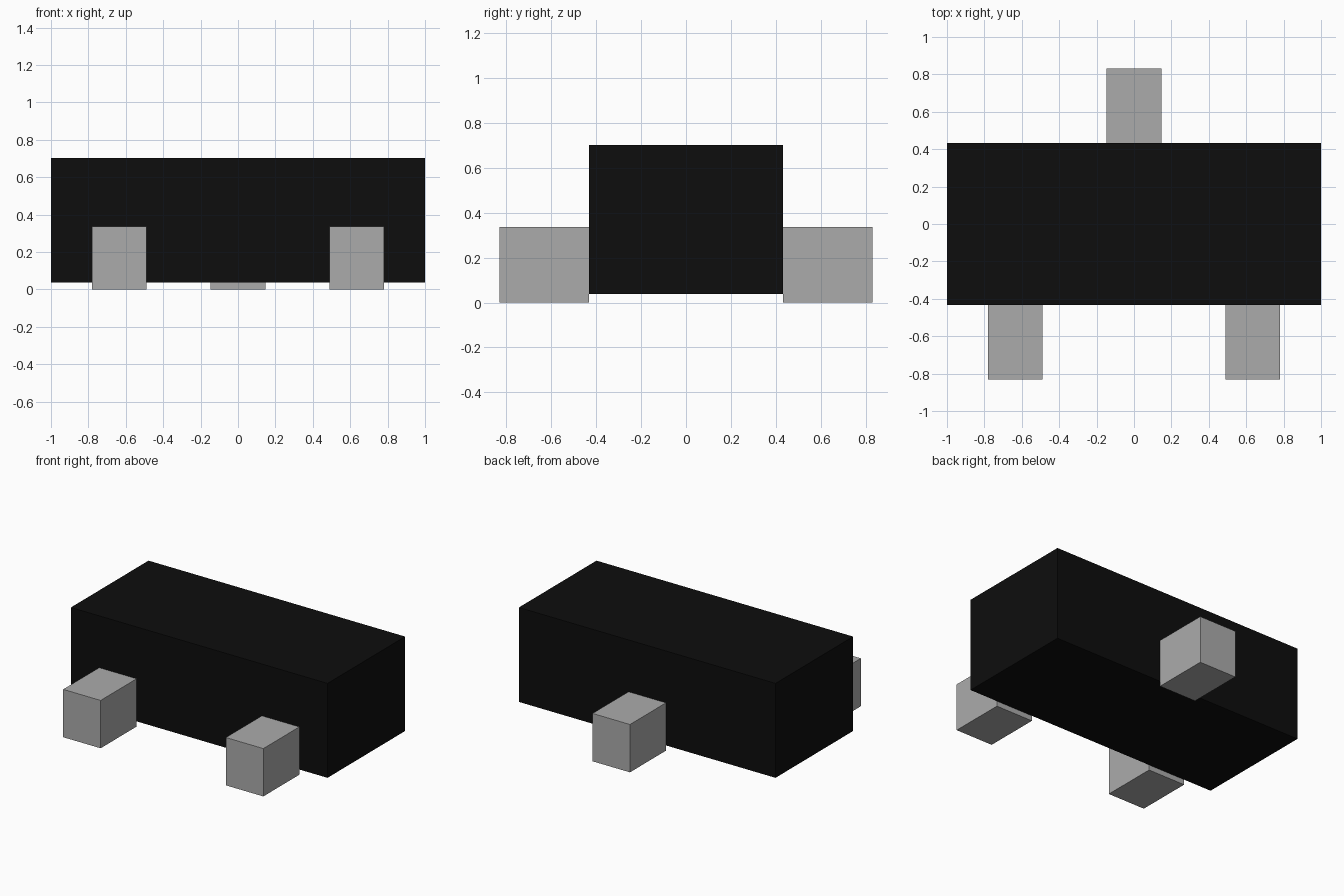
import bpy

cube = bpy.data.objects.get("Cube")
if cube:
    bpy.data.objects.remove(cube, do_unlink=True)


def make_material(name, value):
    mat = bpy.data.materials.new(name)
    mat.use_nodes = True
    colour = (value, value, value, 1)
    mat.diffuse_color = colour
    mat.node_tree.nodes["Principled BSDF"].inputs["Base Color"].default_value = colour
    return mat


def box(name, centre, size, mat):
    bpy.ops.mesh.primitive_cube_add(size=1, location=centre)
    obj = bpy.context.object
    obj.name = name
    obj.scale = size
    bpy.ops.object.transform_apply(location=False, rotation=False, scale=True)
    obj.data.materials.append(mat)
    return obj


black = make_material("black", 0.004)
grey = make_material("grey", 0.41)

# Main body, raised slightly off the ground
body_depth, body_bottom, body_top = 0.864, 0.037, 0.702
box("body", (0, 0, (body_bottom + body_top) / 2),
    (2, body_depth, body_top - body_bottom), black)

# Blocks butted against the front and back of the body
block = (0.292, 0.4, 0.337)
offset = (body_depth + block[1]) / 2
for name, x, side in (("front_right_block", -0.634, -1),
                      ("front_left_block", 0.634, -1),
                      ("back_block", 0, 1)):
    box(name, (x, side * offset, block[2] / 2), block, grey)
